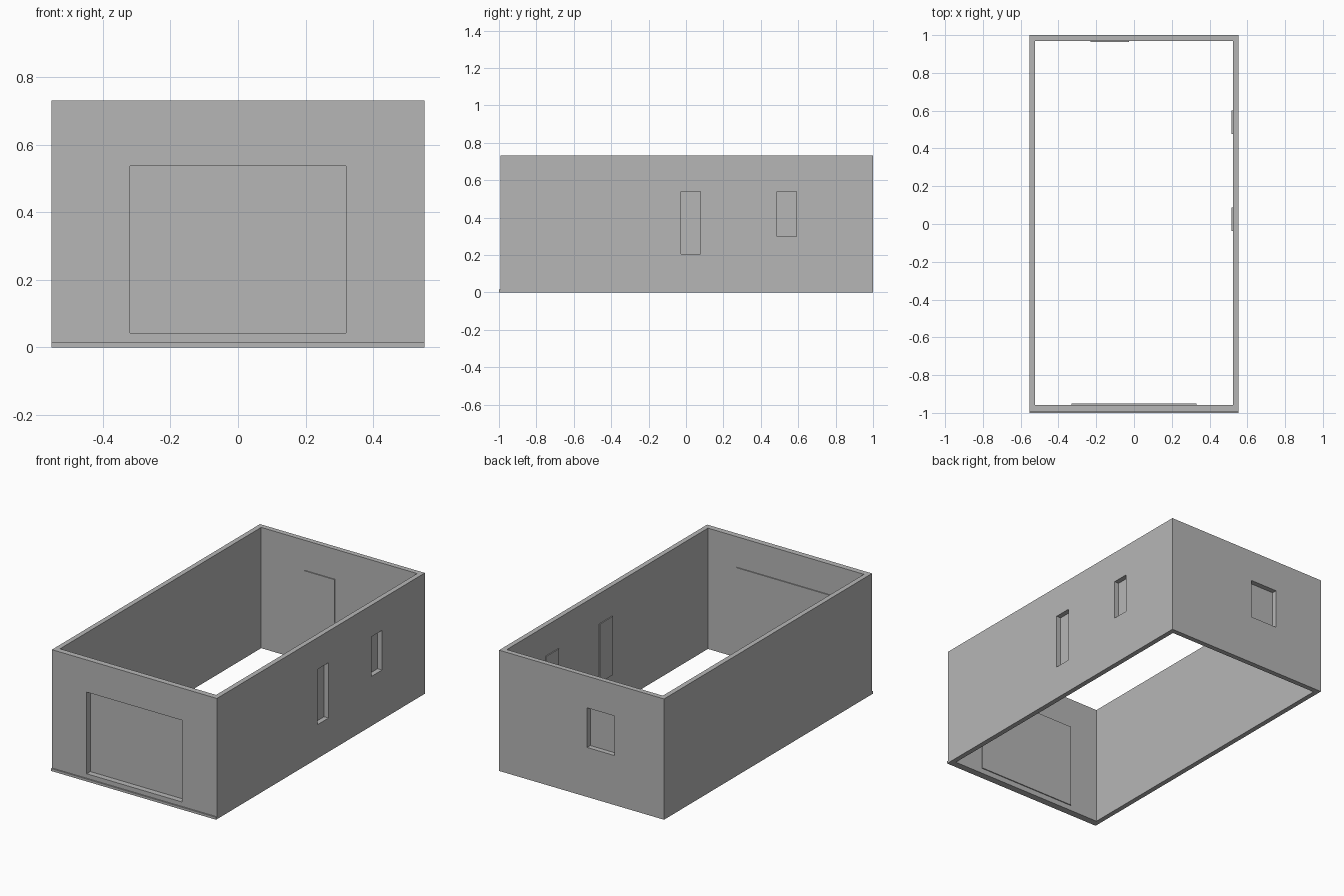
import bpy
import bmesh

default_cube = bpy.data.objects.get("Cube")
if default_cube:
    bpy.data.objects.remove(default_cube, do_unlink=True)

# Single plain grey
GREY = (0.47, 0.47, 0.47, 1)
grey = bpy.data.materials.new("plain grey")
grey.use_nodes = True
grey.diffuse_color = GREY
grey.node_tree.nodes["Principled BSDF"].inputs["Base Color"].default_value = GREY


def box(name, xs, ys, zs):
    """Axis-aligned box from its (min, max) extents."""
    bm = bmesh.new()
    bmesh.ops.create_cube(bm, size=1)
    for v in bm.verts:
        for axis, (low, high) in enumerate((xs, ys, zs)):
            v.co[axis] = high if v.co[axis] > 0 else low
    mesh = bpy.data.meshes.new(name)
    bm.to_mesh(mesh)
    bm.free()
    mesh.materials.append(grey)
    obj = bpy.data.objects.new(name, mesh)
    bpy.context.collection.objects.link(obj)
    return obj


def cut(target, cutter):
    """Subtract the cutter from the target, then delete the cutter."""
    cutter.hide_render = True
    mod = target.modifiers.new("cut", 'BOOLEAN')
    mod.operation = 'DIFFERENCE'
    mod.solver = 'EXACT'
    mod.object = cutter
    bpy.context.view_layer.objects.active = target
    bpy.ops.object.modifier_apply(modifier=mod.name)
    bpy.data.objects.remove(cutter, do_unlink=True)


def grow(span, margin):
    return span[0] - margin, span[1] + margin


# Wall planes
SIDE, SIDE_IN = 0.553, 0.523
FRONT, FRONT_IN = -0.992, -0.957
BACK, BACK_IN = 1.0, 0.969
TOP = 0.732
LIP, PANEL = 0.01, 0.006

# Open rectangular shell
walls = box("walls", (-SIDE, SIDE), (FRONT, BACK), (0, TOP))
cut(walls, box("interior_cutter", (-SIDE_IN, SIDE_IN),
               (FRONT_IN, BACK_IN), (-0.1, TOP + 0.1)))

# Low sill along the foot of the front wall
box("front_sill", (-SIDE, SIDE), (-1.0, FRONT), (0, 0.015))

# Openings: name, wall, span along the wall, height span
openings = [
    ("garage_door", "front", (-0.32, 0.32), (0.042, 0.537)),
    ("back_window", "back", (-0.22, -0.037), (0.3, 0.54)),
    ("tall_side_window", "side", (-0.028, 0.077), (0.205, 0.54)),
    ("short_side_window", "side", (0.487, 0.59), (0.3, 0.54)),
]

# Each opening is cut through its wall and closed by a thin inner panel
for name, wall, span, zs in openings:
    wide, tall = grow(span, LIP), grow(zs, LIP)
    if wall == "side":
        cut(walls, box("cutter", (SIDE_IN - 0.05, SIDE + 0.05), span, zs))
        box(name, (SIDE_IN - PANEL, SIDE_IN), wide, tall)
    elif wall == "front":
        cut(walls, box("cutter", span, (FRONT - 0.05, FRONT_IN + 0.05), zs))
        box(name, wide, (FRONT_IN, FRONT_IN + PANEL), tall)
    else:
        cut(walls, box("cutter", span, (BACK_IN - 0.05, BACK + 0.05), zs))
        box(name, wide, (BACK_IN - PANEL, BACK_IN), tall)
